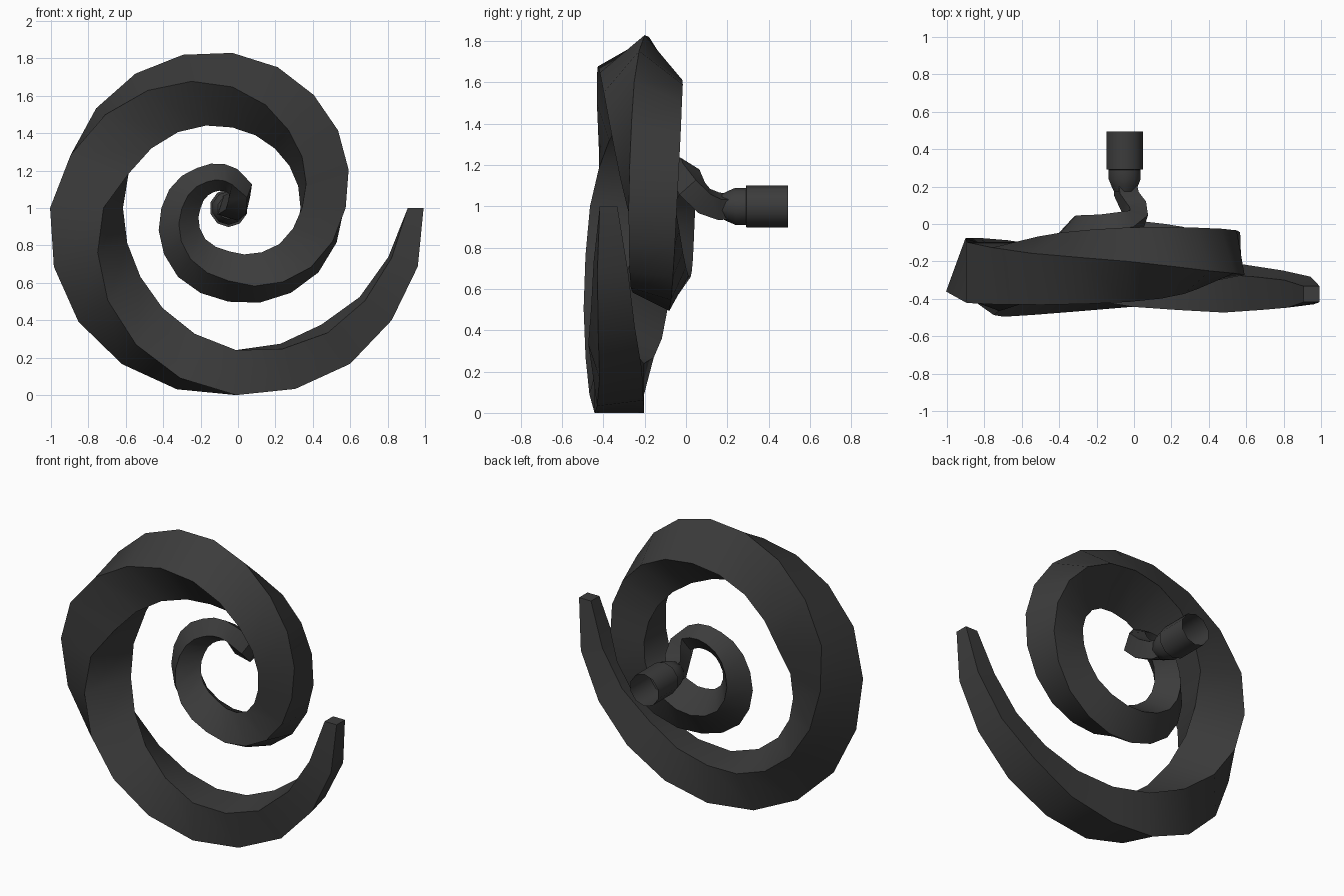
import bpy, bmesh, math
from mathutils import Vector

if "Cube" in bpy.data.objects:
    bpy.data.objects.remove(bpy.data.objects["Cube"])

iron = bpy.data.materials.new("dark_iron")
iron.diffuse_color = (0.045, 0.045, 0.045, 1)
iron.use_nodes = True
iron.node_tree.nodes["Principled BSDF"].inputs["Base Color"].default_value = iron.diffuse_color

# ring number, spiral radius, half diagonal of the square section, twist in degrees
KEYS = [(0, .95, .060, -90), (1, .93, .105, -97), (3, .90, .150, -105),
        (5, .88, .170, -90), (8, .83, .205, -48), (10, .79, .215, -20),
        (11, .755, .230, 0), (13, .695, .210, 22), (15, .63, .200, 40),
        (17, .57, .185, 62), (20, .495, .165, 88), (22, .457, .152, 103),
        (25, .366, .137, 125), (27, .33, .125, 131), (30, .245, .105, 138),
        (33, .185, .080, 144), (36, .15, .072, 150)]


def sample(i):
    for a, b in zip(KEYS, KEYS[1:]):
        if i <= b[0]:
            f = (i - a[0]) / (b[0] - a[0])
            return [p + (q - p) * f for p, q in zip(a[1:], b[1:])]


def loop(bm, centre, u, v, radius, phase, sides):
    """One ring of points around a centre in the plane of u and v."""
    out = []
    for k in range(sides):
        a = math.radians(phase) + k * math.tau / sides
        out.append(bm.verts.new(centre + (u * math.cos(a) - v * math.sin(a)) * radius))
    return out


def skin(bm, rings):
    for a, b in zip(rings, rings[1:]):
        for k in range(len(a)):
            n = (k + 1) % len(a)
            bm.faces.new((a[k], a[n], b[n], b[k]))


def finish(bm, name, angle):
    bmesh.ops.recalc_face_normals(bm, faces=bm.faces)
    me = bpy.data.meshes.new(name)
    bm.to_mesh(me)
    bm.free()
    me.materials.append(iron)
    ob = bpy.data.objects.new(name, me)
    bpy.context.collection.objects.link(ob)
    bpy.ops.object.select_all(action='DESELECT')
    ob.select_set(True)
    bpy.context.view_layer.objects.active = ob
    bpy.ops.object.shade_smooth_by_angle(angle=math.radians(angle))


# Twisted square bar wound into a spiral, its centre drifting backwards
bm = bmesh.new()
rings = []
Y = Vector((0, 1, 0))
for i in range(37):
    r, h, twist = sample(i)
    a = math.radians(-18 * i)
    u = Vector((math.cos(a), 0, math.sin(a)))
    c = Vector((-.002 * i, -.375 + .0105 * i, 1)) + u * r
    rings.append(loop(bm, c, u, Y, h, 45 + twist, 4))

# Inner end of the bar bends back into the socket
tail = [((.012, .03, 1.085), (.35, .55, -.75), .078),
        ((.0, .09, 1.025), (-.15, .85, -.5), .078),
        ((-.04, .16, 1.0), (-.1, 1, -.1), .075),
        ((-.05, .22, 1.0), (0, 1, 0), .07)]
for c, t, h in tail:
    t = Vector(t).normalized()
    u = (u - t * u.dot(t)).normalized()
    rings.append(loop(bm, Vector(c), u, u.cross(t), h, 195, 4))
skin(bm, rings)
bm.faces.new(rings[0])
bm.faces.new(rings[-1])
finish(bm, "spiral_bar", 35)

# Round stepped socket, open at the back
bm = bmesh.new()
profile = [(.175, .06), (.20, .073), (.24, .09), (.29, .09), (.292, .102), (.495, .102)]
rings = [loop(bm, Vector((-.05, y, 1)), Vector((0, 0, 1)), Vector((1, 0, 0)), r, 0, 10)
         for y, r in profile]
skin(bm, rings)
bm.faces.new(rings[0])
finish(bm, "socket", 40)
